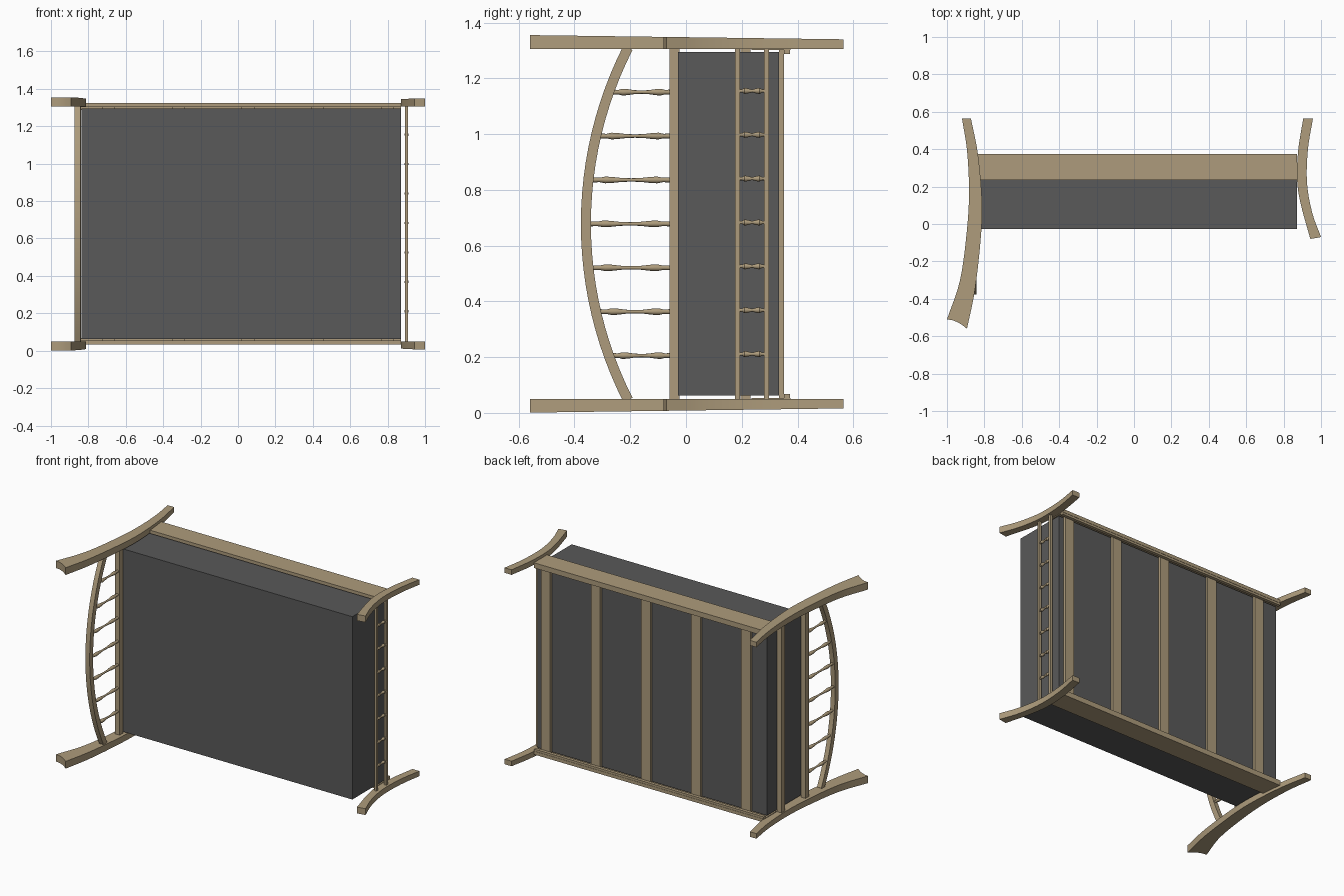
import bpy, bmesh, math
from mathutils import Vector

if "Cube" in bpy.data.objects:
    bpy.data.objects.remove(bpy.data.objects["Cube"])

MID = 0.678  # mirror plane between the two long sides


def material(name, rgb):
    m = bpy.data.materials.new(name)
    m.diffuse_color = (*rgb, 1)
    m.use_nodes = True
    m.node_tree.nodes["Principled BSDF"].inputs["Base Color"].default_value = m.diffuse_color
    return m


WOOD = material("wood", (0.42, 0.33, 0.20))
FABRIC = material("dark_fabric", (0.10, 0.10, 0.10))


def finish(name, bm, mat, smooth=False):
    bmesh.ops.recalc_face_normals(bm, faces=bm.faces)
    me = bpy.data.meshes.new(name)
    bm.to_mesh(me)
    bm.free()
    me.materials.append(mat)
    ob = bpy.data.objects.new(name, me)
    bpy.context.collection.objects.link(ob)
    if smooth:
        bpy.ops.object.select_all(action='DESELECT')
        ob.select_set(True)
        bpy.context.view_layer.objects.active = ob
        bpy.ops.object.shade_smooth_by_angle(angle=math.radians(35))
    return ob


def box(name, x, y, z, mat=WOOD):
    bm = bmesh.new()
    bmesh.ops.create_cube(bm, size=1)
    for v in bm.verts:
        v.co = [(a + b) / 2 + c * (b - a) for c, (a, b) in zip(v.co, (x, y, z))]
    return finish(name, bm, mat)


def spline(pts, steps=5):
    """Smooth curve through 2D points."""
    p = [Vector(q) for q in pts]
    p = [2 * p[0] - p[1]] + p + [2 * p[-1] - p[-2]]
    out = []
    for i in range(1, len(p) - 2):
        a, b, c, d = p[i - 1:i + 3]
        for k in range(steps):
            t = k / steps
            out.append(0.5 * (2 * b + (c - a) * t + (2 * a - 5 * b + 4 * c - d) * t ** 2
                              + (3 * b - a - 3 * c + d) * t ** 3))
    return out + [p[-2]]


def prism(name, outline, low, high, to_co):
    """Extrude a 2D outline between two heights given per point."""
    bm = bmesh.new()
    rings = [[bm.verts.new(to_co(p, h(p))) for p in outline] for h in (low, high)]
    n = len(outline)
    for r in rings:
        bm.faces.new(r)
    for i in range(n):
        j = (i + 1) % n
        bm.faces.new((rings[0][i], rings[0][j], rings[1][j], rings[1][i]))
    return finish(name, bm, WOOD, True)


def leg(name, outer, inner, end=()):
    outline = spline(outer) + spline(inner)[::-1] + [Vector(e) for e in end]
    for side, s in (("upper", 1), ("lower", -1)):
        prism(f"{name}_{side}", outline,
              lambda p: MID + s * 0.628,
              lambda p: MID + s * (0.6695 - 0.0075 * p.y / 0.56),
              lambda p, h: (p.x, p.y, h))


# Curved head and foot legs
leg("head_leg",
    [(-1, -.51), (-.93, -.3), (-.893, -.03), (-.882, .18), (-.893, .395), (-.92, .565)],
    [(-.893, -.56), (-.85, -.35), (-.818, -.06), (-.813, .13), (-.834, .37), (-.872, .565)],
    [(-.918, -.54), (-.945, -.524), (-.972, -.514)])
leg("foot_leg",
    [(1, -.07), (.953, .06), (.925, .22), (.93, .4), (.957, .565)],
    [(.943, -.08), (.893, .1), (.872, .235), (.878, .395), (.905, .565)])

# Mattress
box("mattress", (-.838, .872), (-.028, .334), (MID - .616, MID + .616), FABRIC)

# Side rails with inner ledges
for side, s in (("upper", 1), ("lower", -1)):
    box(f"side_rail_{side}", (-.84, .872), (.235, .375),
        sorted((MID + s * .624, MID + s * .646)))
    box(f"slat_ledge_{side}", (-.84, .872), (.352, .373),
        sorted((MID + s * .61, MID + s * .626)))

# Slats under the mattress
for i in range(5):
    x = .80 - i * .373
    box(f"slat_{i + 1}", (x - .034, x + .034), (.334, .352), (MID - .626, MID + .626))

# Cross bars of the headboard and footboard
SPAN = (MID - .635, MID + .635)
box("head_bar_top", (-.874, -.84), (-.06, -.024), SPAN)
box("head_bar_bottom", (-.874, -.84), (.195, .232), SPAN)
box("foot_bar_top", (.893, .909), (.176, .194), SPAN)
box("foot_bar_bottom", (.893, .909), (.28, .298), SPAN)

# Arched headboard rail
R, APEX = 1.415, -.377


def arc(r, n=24):
    a = math.asin(.64 / R)
    return [Vector((APEX + R - r * math.cos(t), MID + r * math.sin(t)))
            for t in (a * (2 * i / n - 1) for i in range(n + 1))]


prism("head_arch", arc(R) + arc(R - .036)[::-1], lambda p: -.874, lambda p: -.842,
      lambda p, h: (h, p.x, p.y))


# Turned spindles
def spindle(name, x, y0, y1, z, profile, sides=12):
    bm = bmesh.new()
    rings = [[bm.verts.new((x + r * math.cos(2 * math.pi * k / sides), y0 + t * (y1 - y0),
                            z + r * math.sin(2 * math.pi * k / sides)))
              for k in range(sides)] for t, r in profile]
    for a, b in zip(rings, rings[1:]):
        for k in range(sides):
            j = (k + 1) % sides
            bm.faces.new((a[k], a[j], b[j], b[k]))
    bm.faces.new(rings[0])
    bm.faces.new(rings[-1])
    finish(name, bm, WOOD, True)


HEAD_TURN = [(0, .009), (.1, .008), (.17, .012), (.25, .011), (.38, .007), (.5, .006),
             (.62, .007), (.75, .011), (.83, .012), (.9, .008), (1, .009)]
FOOT_TURN = [(0, .006), (.12, .006), (.22, .011), (.34, .009), (.5, .005),
             (.66, .009), (.78, .011), (.88, .006), (1, .006)]
for i in range(-3, 4):
    z = MID + i * .1575
    arch_y = APEX + R - math.sqrt((R - .034) ** 2 - (z - MID) ** 2)
    spindle(f"head_spindle_{i + 4}", -.857, arch_y - .004, -.055, z, HEAD_TURN)
    spindle(f"foot_spindle_{i + 4}", .901, .19, .284, MID + .005 + i * .1573, FOOT_TURN)
